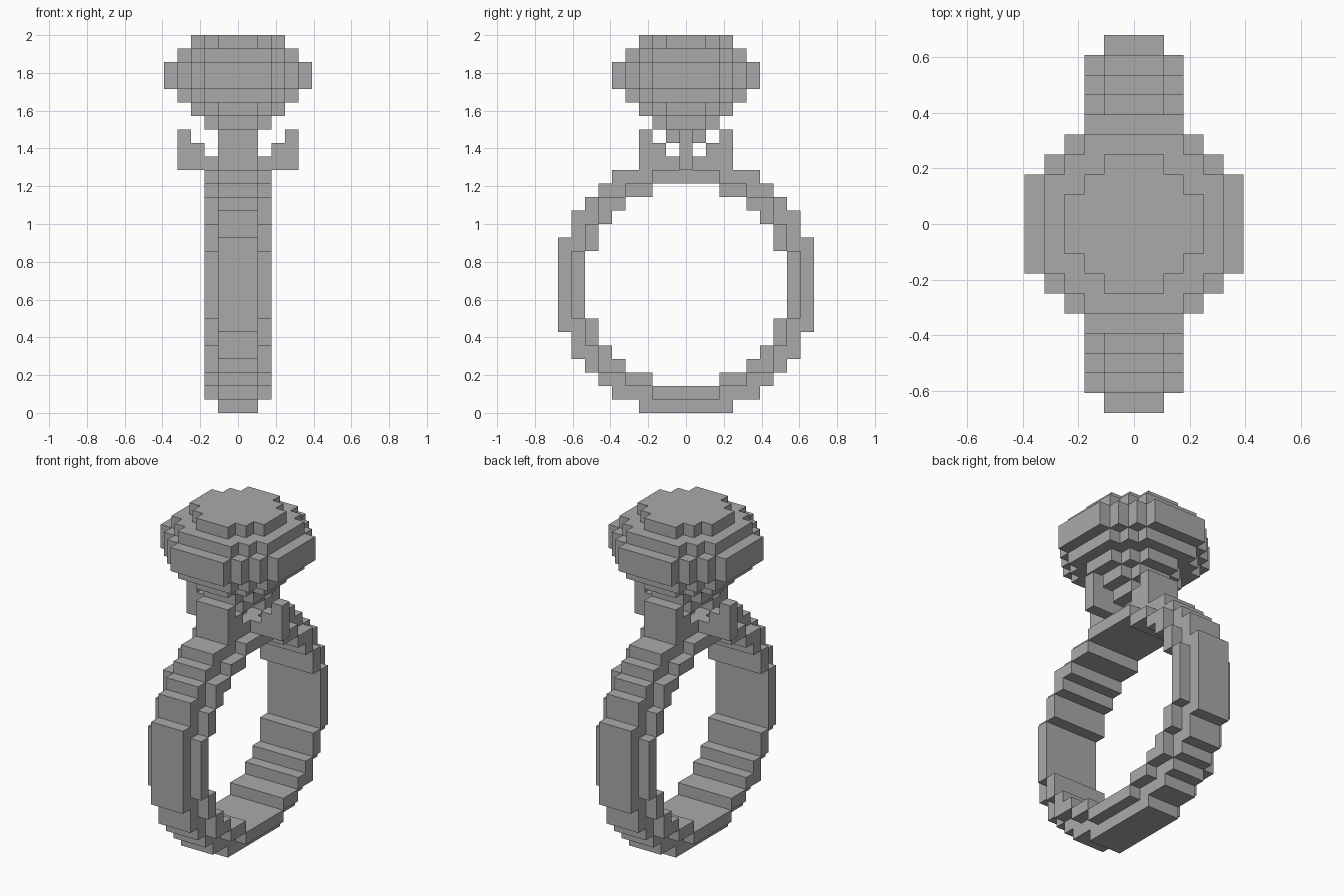
import bpy
import bmesh
import math
from mathutils import Vector

UNIT = 1 / 14          # edge of one block
RING_MID = 9           # block row at the middle of the band

cube = bpy.data.objects.get("Cube")
if cube:
    bpy.data.objects.remove(cube, do_unlink=True)

grey = bpy.data.materials.new("plain grey")
grey.use_nodes = True
GREY = (0.4, 0.4, 0.4, 1)
grey.diffuse_color = GREY
grey.node_tree.nodes["Principled BSDF"].inputs["Base Color"].default_value = GREY


def disc(radius):
    """Blocks whose centres lie inside a circle."""
    n = math.ceil(radius)
    return {(a, b) for a in range(-n, n + 1) for b in range(-n, n + 1)
            if a * a + b * b <= radius * radius}


def block_part(name, cells):
    """Skin a set of blocks with flat faces, merging coplanar ones."""
    bm = bmesh.new()
    verts = {}

    def corner(p):
        key = tuple(round(2 * c) for c in p)
        if key not in verts:
            verts[key] = bm.verts.new((p + Vector((0, 0, 0.5))) * UNIT)
        return verts[key]

    for cell in cells:
        for axis in range(3):
            for sign in (-1, 1):
                normal = Vector((0, 0, 0))
                normal[axis] = sign
                mid = Vector(cell)
                if tuple(int(c) for c in mid + normal) in cells:
                    continue
                u = Vector((0, 0, 0))
                u[(axis + 1) % 3] = 1
                v = normal.cross(u)
                bm.faces.new([corner(mid + (normal + u * a + v * b) / 2)
                              for a, b in ((-1, -1), (1, -1), (1, 1), (-1, 1))])
    bmesh.ops.dissolve_limit(bm, angle_limit=0.01, verts=bm.verts[:], edges=bm.edges[:])
    mesh = bpy.data.meshes.new(name)
    bm.to_mesh(mesh)
    bm.free()
    mesh.materials.append(grey)
    obj = bpy.data.objects.new(name, mesh)
    bpy.context.collection.objects.link(obj)
    return obj


# Band: broad centre strip with a lower step on each side
hole = disc(7.5)
band = set()
for x in range(-2, 3):
    outer = disc(9.5 if abs(x) < 2 else 8.5)
    band |= {(x, y, z + RING_MID) for y, z in outer - hole}
block_part("ring_band", band)

# Claws: wide pair front and back, narrow stepped pair left and right
for side, name in ((-1, "front_claw"), (1, "back_claw")):
    block_part(name, {(x, side * y, z) for x in (-1, 0, 1)
                      for y, z in ((2, 19), (3, 19), (3, 20))})
for side, name in ((-1, "right_claw"), (1, "left_claw")):
    block_part(name, {(side * x, 0, z) for x, z in
                      ((2, 18), (3, 18), (4, 18), (3, 19), (4, 19), (4, 20))})

# Gem: stacked discs widening from the tip, then stepping in to the table
gem_radii = (0.5, 1.5, 2.5, 3.5, 4.5, 5.5, 5.5, 4.5, 3.5)
block_part("gem", {(x, y, 19 + i) for i, r in enumerate(gem_radii) for x, y in disc(r)})
